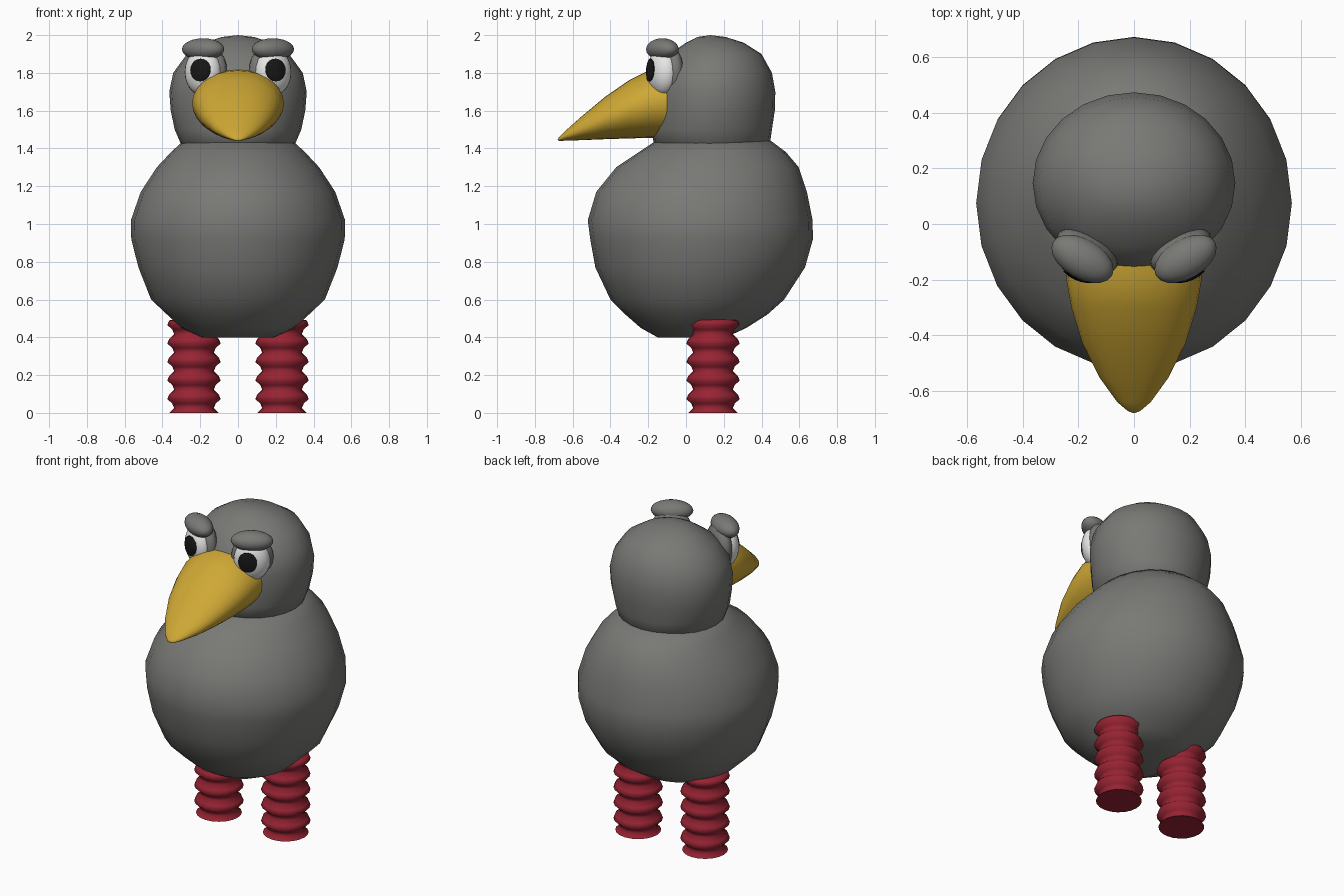
import bpy, bmesh, math
from mathutils import Vector

if "Cube" in bpy.data.objects:
    bpy.data.objects.remove(bpy.data.objects["Cube"])


def material(name, rgb):
    m = bpy.data.materials.new(name)
    m.diffuse_color = (*rgb, 1)
    m.use_nodes = True
    m.node_tree.nodes["Principled BSDF"].inputs["Base Color"].default_value = m.diffuse_color
    return m


GRAY = material("feather_gray", (0.19, 0.19, 0.18))
YELLOW = material("beak_yellow", (0.62, 0.39, 0.035))
RED = material("leg_red", (0.31, 0.017, 0.033))
WHITE = material("eye_white", (0.8, 0.8, 0.8))
BLACK = material("pupil_black", (0.008, 0.008, 0.008))


def loft(name, rings, mat, sharp=60):
    """Skin a list of closed rings; a one-point ring makes a pole."""
    bm = bmesh.new()
    vr = [[bm.verts.new(p) for p in ring] for ring in rings]
    for a, b in zip(vr, vr[1:]):
        n = max(len(a), len(b))
        for i in range(n):
            j = (i + 1) % n
            if len(a) == 1:
                bm.faces.new((a[0], b[i], b[j]))
            elif len(b) == 1:
                bm.faces.new((a[i], a[j], b[0]))
            else:
                bm.faces.new((a[i], a[j], b[j], b[i]))
    for ring in (vr[0], vr[-1]):
        if len(ring) > 2:
            bm.faces.new(ring)
    bmesh.ops.recalc_face_normals(bm, faces=bm.faces)
    me = bpy.data.meshes.new(name)
    bm.to_mesh(me)
    bm.free()
    me.materials.append(mat)
    for p in me.polygons:
        p.use_smooth = True
    me.set_sharp_from_angle(angle=math.radians(sharp))
    ob = bpy.data.objects.new(name, me)
    bpy.context.collection.objects.link(ob)
    return ob


def angles(n):
    return [2 * math.pi * i / n for i in range(n)]


def level(z, rx, y0, y1, n=24):
    """Horizontal oval from front y0 to back y1."""
    c, r = (y0 + y1) / 2, (y1 - y0) / 2
    return [(rx * math.cos(a), c + r * math.sin(a), z) for a in angles(n)]


# Round body with a shallow dent underneath
body = [(0.40, 0.19, -0.15, 0.21), (0.45, 0.30, -0.24, 0.32),
        (0.52, 0.375, -0.32, 0.43), (0.60, 0.46, -0.40, 0.52),
        (0.77, 0.527, -0.48, 0.63), (0.92, 0.565, -0.507, 0.672),
        (1.02, 0.567, -0.52, 0.67), (1.17, 0.515, -0.475, 0.64),
        (1.30, 0.43, -0.37, 0.597), (1.38, 0.355, -0.25, 0.53),
        (1.44, 0.29, -0.16, 0.45)]
loft("body", [[(0, 0.03, 0.43)]] + [level(*r) for r in body], GRAY)

# Head
head = [(1.40, 0.28, -0.13, 0.41), (1.43, 0.305, -0.172, 0.445),
        (1.50, 0.335, -0.18, 0.455), (1.60, 0.356, -0.18, 0.47),
        (1.70, 0.364, -0.18, 0.473), (1.80, 0.343, -0.165, 0.455),
        (1.90, 0.27, -0.085, 0.40), (1.96, 0.175, 0.0, 0.305),
        (1.99, 0.085, 0.06, 0.21)]
loft("head", [level(*r) for r in head] + [[(0, 0.13, 2.0)]], GRAY)

# Beak: y, half width, top, widest height, bottom
beak = [(-0.10, 0.238, 1.82, 1.65, 1.458), (-0.20, 0.243, 1.812, 1.64, 1.456),
        (-0.30, 0.225, 1.762, 1.61, 1.453), (-0.43, 0.185, 1.672, 1.56, 1.449),
        (-0.55, 0.125, 1.572, 1.505, 1.444), (-0.64, 0.06, 1.492, 1.466, 1.441),
        (-0.672, 0.022, 1.46, 1.449, 1.44)]
sections = []
for y, w, top, mid, low in beak:
    sections.append([(w * math.cos(a), y,
                      mid + math.sin(a) * ((top - mid) if math.sin(a) > 0 else (mid - low)))
                     for a in angles(28)])
loft("beak", sections + [[(0, -0.68, 1.445)]], YELLOW, 70)


def ellipsoid(name, mat, to_world, c, r, n=20, m=12):
    """Ellipsoid in local (tangent, normal, up) coordinates."""
    rings = []
    for k in range(m + 1):
        t = math.pi * k / m
        pts = [(c[0] + r[0] * math.sin(t) * math.cos(a),
                c[1] + r[1] * math.sin(t) * math.sin(a),
                c[2] - r[2] * math.cos(t)) for a in angles(n)]
        rings.append([to_world(*p) for p in (pts[:1] if k in (0, m) else pts)])
    return loft(name, rings, mat)


for side, s in (("left", -1), ("right", 1)):
    # Local eye frame, turned outwards
    def eye_space(u, n, v, s=s):
        return Vector((s * (0.185 + 0.86 * u + 0.5 * n), -0.125 + 0.5 * u - 0.86 * n, 1.805 + v))

    ER = (0.105, 0.075, 0.125)
    ellipsoid(side + "_eye", WHITE, eye_space, (0, 0, 0), ER)
    ellipsoid(side + "_eye_rim", GRAY, eye_space, (0, -0.035, 0.005), (0.122, 0.062, 0.142))
    ellipsoid(side + "_brow", GRAY, eye_space, (0.0, 0.0, 0.12), (0.123, 0.072, 0.058))

    # Pupil: thin cap following the eyeball
    cap = []
    for f, lift in ((0, 0.005), (0.35, 0.005), (0.7, 0.005), (1, 0.004), (1, -0.004)):
        ring = []
        for a in angles(20):
            u, v = -0.02 + 0.056 * f * math.cos(a), 0.01 + 0.06 * f * math.sin(a)
            d = math.sqrt(1 - (u / ER[0]) ** 2 - (v / ER[2]) ** 2)
            ring.append(eye_space(u, ER[1] * d + lift, v))
        cap.append(ring if f else ring[:1])
    loft(side + "_pupil", cap, BLACK)

    # Corrugated leg
    rings = []
    for k in range(21):
        z = 0.49 * k / 20
        r = 0.123 + 0.02 * math.cos(2 * math.pi * (z - 0.08) / 0.098)
        rings.append([(s * 0.233 + r * math.cos(a), 0.143 + r * math.sin(a), z)
                      for a in angles(20)])
    rings.append([(s * 0.233, 0.143, 0.503)])
    loft(side + "_leg", rings, RED, 75)
